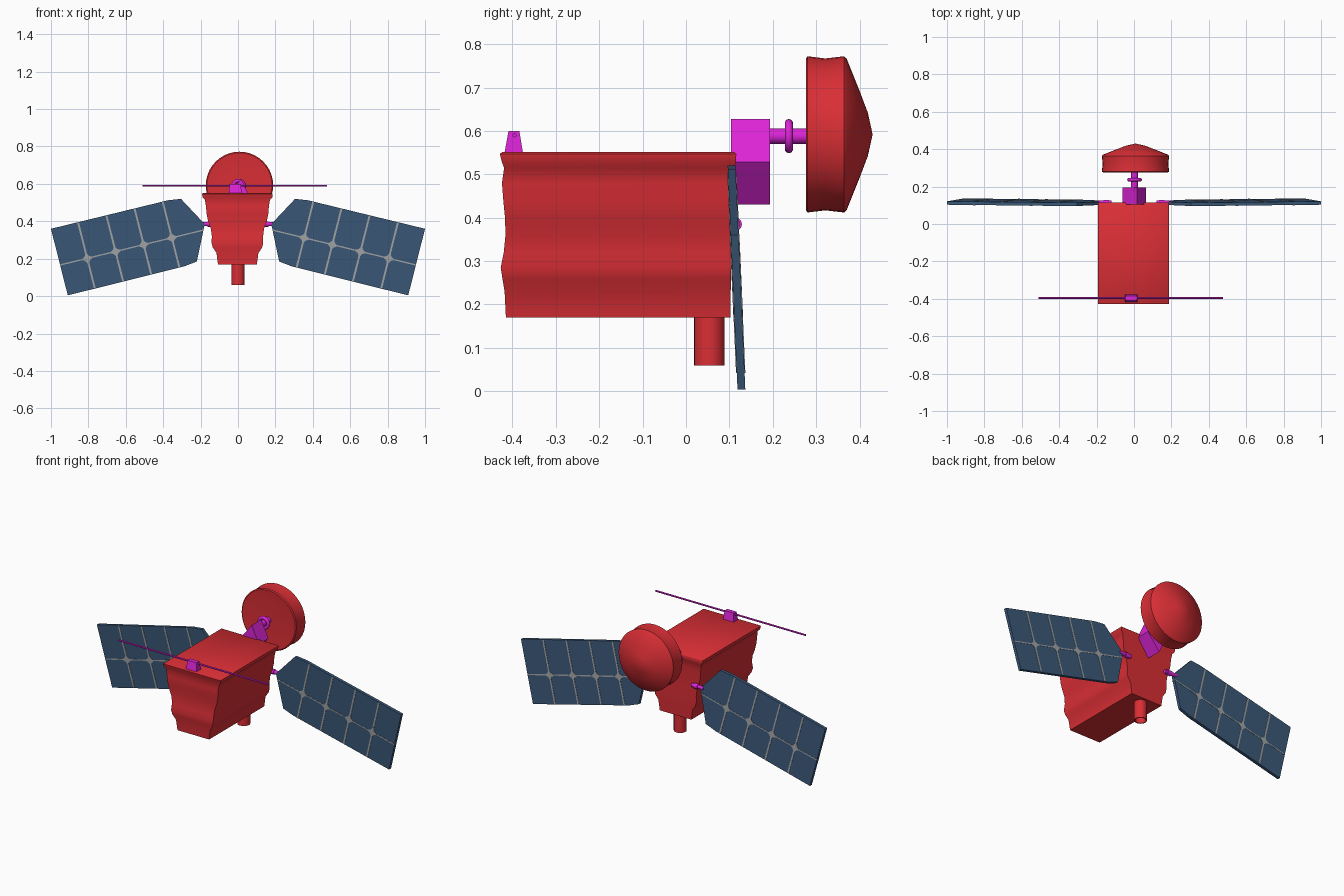
import bpy, bmesh, math
from mathutils import Vector, Matrix

if "Cube" in bpy.data.objects:
    bpy.data.objects.remove(bpy.data.objects["Cube"])


def material(name, rgb):
    m = bpy.data.materials.new(name)
    m.diffuse_color = (*rgb, 1)
    m.use_nodes = True
    m.node_tree.nodes["Principled BSDF"].inputs["Base Color"].default_value = m.diffuse_color
    return m


RED = material("red", (0.70, 0.028, 0.036))
MAGENTA = material("magenta", (0.72, 0.018, 0.68))
BLUE = material("panel blue", (0.043, 0.098, 0.19))
GREY = material("line grey", (0.36, 0.37, 0.38))


def finish(bm, name, mat, smooth=None):
    bmesh.ops.recalc_face_normals(bm, faces=bm.faces[:])
    me = bpy.data.meshes.new(name)
    bm.to_mesh(me)
    bm.free()
    ob = bpy.data.objects.new(name, me)
    bpy.context.collection.objects.link(ob)
    me.materials.append(mat)
    if smooth:
        bpy.ops.object.select_all(action='DESELECT')
        ob.select_set(True)
        bpy.context.view_layer.objects.active = ob
        bpy.ops.object.shade_smooth_by_angle(angle=math.radians(smooth))
    return ob


def add_loft(bm, a, b):
    """Closed solid between two matching outlines."""
    va = [bm.verts.new(p) for p in a]
    vb = [bm.verts.new(p) for p in b]
    n = len(a)
    bm.faces.new(va)
    bm.faces.new(vb[::-1])
    for i in range(n):
        j = (i + 1) % n
        bm.faces.new((va[i], vb[i], vb[j], va[j]))


def loft(name, a, b, mat, smooth=None):
    bm = bmesh.new()
    add_loft(bm, a, b)
    return finish(bm, name, mat, smooth)


def lathe(name, profile, centre, axis, mat, sides=32, closed=False, smooth=35):
    """Spin (radius, distance) points around an axis."""
    bm = bmesh.new()
    rot = Vector((0, 0, 1)).rotation_difference(Vector(axis))
    rings = []
    for r, h in profile:
        count = sides if r > 1e-6 else 1
        rings.append([bm.verts.new(Vector(centre) + rot @ Vector((
            r * math.cos(math.tau * k / sides), r * math.sin(math.tau * k / sides), h)))
            for k in range(count)])
    pairs = list(zip(rings, rings[1:])) + ([(rings[-1], rings[0])] if closed else [])
    for a, b in pairs:
        for k in range(sides):
            q = [a[k % len(a)], a[(k + 1) % len(a)], b[(k + 1) % len(b)], b[k % len(b)]]
            q = list(dict.fromkeys(q))
            if len(q) > 2:
                bm.faces.new(q)
    return finish(bm, name, mat, smooth)


def rod(name, start, end, r, mat, sides=16):
    d = Vector(end) - Vector(start)
    return lathe(name, [(0, 0), (r, 0), (r, d.length), (0, d.length)], start,
                 d.normalized(), mat, sides)


# Tapered, gently rippled body: (z, half width, front y, back y)
BODY = [(0.17, 0.104, -0.415, 0.102), (0.23, 0.112, -0.418, 0.103),
        (0.26, 0.132, -0.423, 0.104), (0.285, 0.138, -0.427, 0.104),
        (0.32, 0.137, -0.420, 0.104), (0.36, 0.142, -0.416, 0.104),
        (0.40, 0.157, -0.417, 0.104), (0.44, 0.165, -0.421, 0.105),
        (0.48, 0.168, -0.424, 0.106), (0.515, 0.174, -0.419, 0.110),
        (0.527, 0.186, -0.424, 0.115), (0.547, 0.189, -0.429, 0.116),
        (0.551, 0.184, -0.424, 0.112)]
bm = bmesh.new()
prev = None
for z, w, f, b in BODY:
    ring = [bm.verts.new(p) for p in ((-w - 0.003, f, z), (w - 0.003, f, z),
                                      (w - 0.003, b, z), (-w - 0.003, b, z))]
    if prev:
        for i in range(4):
            j = (i + 1) % 4
            bm.faces.new((prev[i], prev[j], ring[j], ring[i]))
    else:
        bm.faces.new(ring[::-1])
    prev = ring
bm.faces.new(prev)
finish(bm, "body", RED, 50)

# Hollow nozzle under the body
lathe("nozzle", [(0, 0.12), (0.029, 0.12), (0.029, 0), (0.035, 0), (0.035, 0.13), (0, 0.13)],
      (0, 0.054, 0.06), (0, 0, 1), RED)

# Dish with a thick rim and pointed back
lathe("dish", [(0, 0.004), (0.10, 0.006), (0.174, 0), (0.180, 0.004), (0.175, 0.045),
               (0.180, 0.088), (0.175, 0.094), (0.10, 0.124), (0.05, 0.143), (0, 0.154)],
      (0.008, 0.276, 0.592), (0, 1, 0), RED, 40)

# Dish mount block, arm and ring
rhombus = [(0.017, 0.628), (0.064, 0.528), (-0.014, 0.43), (-0.061, 0.528)]
loft("dish_mount", [(x, 0.104, z) for x, z in rhombus],
     [(x, 0.194, z) for x, z in rhombus], MAGENTA)
rod("dish_arm", (0.003, 0.18, 0.588), (0.003, 0.29, 0.588), 0.018, MAGENTA)
lathe("arm_ring", [(0.030 + 0.0095 * math.cos(a), 0.0095 * math.sin(a))
                   for a in (math.tau * k / 10 for k in range(10))],
      (0.003, 0.237, 0.588), (0, 1, 0), MAGENTA, 28, closed=True, smooth=60)

# Front antenna on its tapered foot
loft("antenna_foot", [(x, y, 0.545) for x, y in
                      ((-0.05, -0.419), (0.02, -0.419), (0.02, -0.375), (-0.05, -0.375))],
     [(x, y, 0.60) for x, y in
      ((-0.045, -0.409), (0.015, -0.409), (0.015, -0.384), (-0.045, -0.384))], MAGENTA)
rod("antenna_rod", (-0.51, -0.395, 0.59), (0.476, -0.395, 0.59), 0.005, MAGENTA, 10)

# Solar panels, angled down and leaning back
OUTLINE = [(0.305, 0.52), (0.375, 0.512), (1.0, 0.36), (0.91, 0.004),
           (0.285, 0.16), (0.22, 0.185), (0.178, 0.385)]
U, V = Vector((-0.971, 0.236)), Vector((-0.246, -0.969))


def on_panel(side, x, z, off):
    return Vector((side * x, 0.105 + (0.52 - z) * 0.044 + off, z))


def panel_uv(u, v):
    return Vector((1.0, 0.36)) + U * u + V * v


for side, word in ((-1, "left"), (1, "right")):
    loft(word + "_panel", [on_panel(side, x, z, -0.009) for x, z in OUTLINE],
         [on_panel(side, x, z, 0.009) for x, z in OUTLINE], BLUE)
    # Grey cell lines and star joints on both faces
    shapes = [[(0.0, 0.196), (0.79, 0.196), (0.79, 0.203), (0.0, 0.203)]]
    for u in (0.149, 0.305, 0.46, 0.615):
        shapes.append([(u - 0.005, 0.002), (u + 0.005, 0.002), (u + 0.005, 0.363), (u - 0.005, 0.363)])
        shapes.append([(u + r * math.cos(k * math.pi / 4), 0.2 + r * math.sin(k * math.pi / 4))
                       for k, r in enumerate((0.032, 0.017) * 4)])
    bm = bmesh.new()
    for i, s in enumerate(shapes):
        lift = (0.0105, 0.0108, 0.0112)[0 if i == 0 else 1 + (i + 1) % 2]
        pts = [panel_uv(*p) for p in s]
        for d in (-1, 1):
            add_loft(bm, [on_panel(side, p.x, p.y, d * 0.0085) for p in pts],
                     [on_panel(side, p.x, p.y, d * lift) for p in pts])
    finish(bm, word + "_panel_lines", GREY)
    # Hinge pin and knob
    rod(word + "_hinge", (side * 0.12, 0.114, 0.385), (side * 0.20, 0.114, 0.385), 0.011, MAGENTA, 12)
    rod(word + "_hinge_knob", (side * 0.135, 0.114, 0.385), (side * 0.162, 0.114, 0.385), 0.015, MAGENTA, 12)
